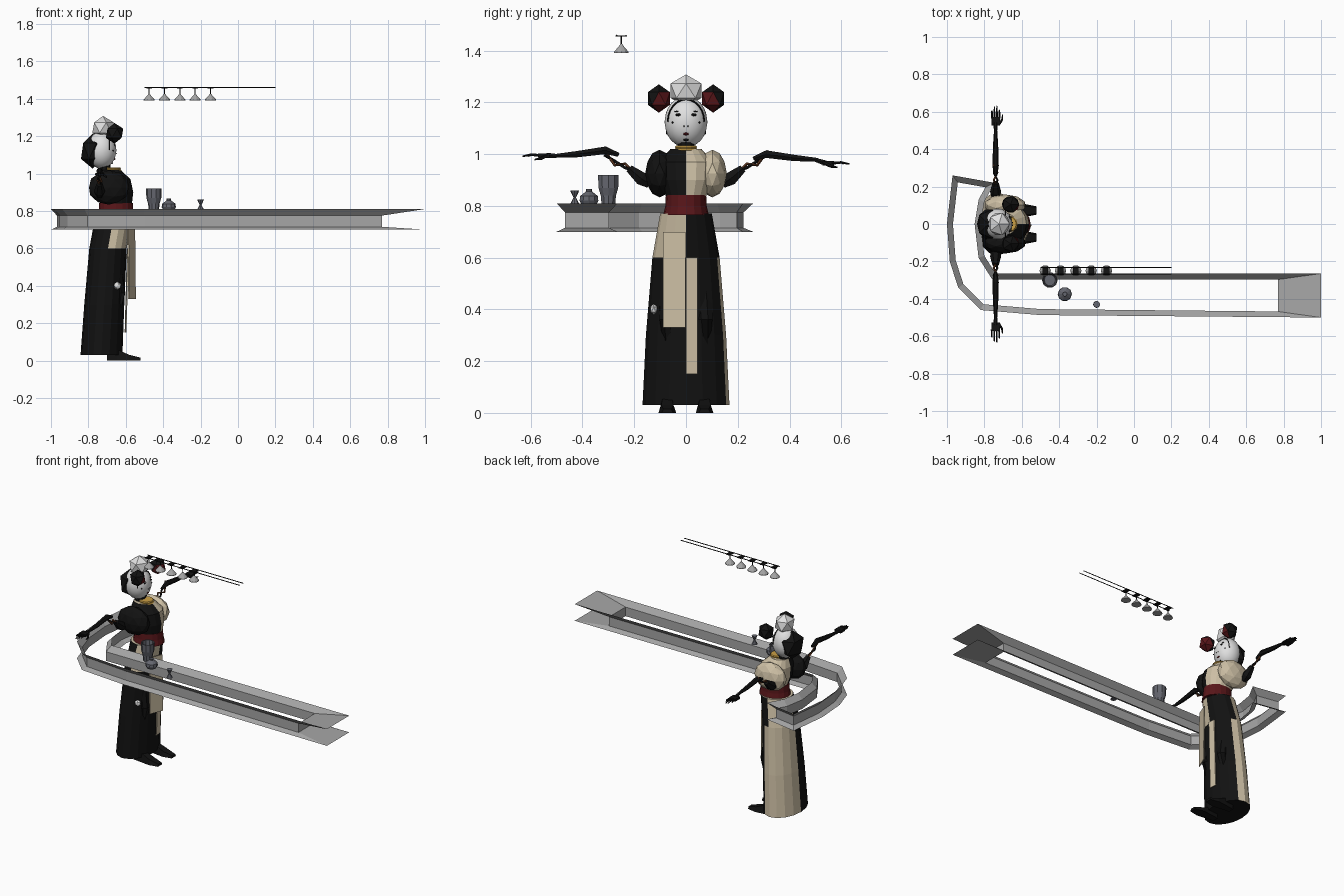
import bpy, bmesh, math
from mathutils import Vector, Matrix

cube = bpy.data.objects.get("Cube")
if cube:
    bpy.data.objects.remove(cube)


def material(name, r, g, b):
    m = bpy.data.materials.new(name)
    m.use_nodes = True
    m.diffuse_color = (r, g, b, 1)
    m.node_tree.nodes["Principled BSDF"].inputs["Base Color"].default_value = (r, g, b, 1)
    return m


BLACK = material("black", .006, .006, .006)
CREAM = material("cream", .62, .53, .38)
RED = material("dark red", .1, .008, .01)
WHITE = material("white", .75, .75, .75)
GRAY = material("counter gray", .38, .38, .38)
SLATE = material("slate glass", .13, .135, .16)
GOLD = material("gold", .6, .35, .06)
RUST = material("rust", .12, .04, .015)


def finish(name, bm, mats, rule=None, smooth=False):
    bmesh.ops.recalc_face_normals(bm, faces=bm.faces)
    bm.normal_update()
    if rule:
        for f in bm.faces:
            f.material_index = rule(f.calc_center_median(), f.normal)
    me = bpy.data.meshes.new(name)
    bm.to_mesh(me)
    bm.free()
    ob = bpy.data.objects.new(name, me)
    bpy.context.collection.objects.link(ob)
    for m in mats:
        me.materials.append(m)
    if smooth:
        for p in me.polygons:
            p.use_smooth = True
    return ob


def loft(name, rings, mats, rule=None, caps=True, smooth=False):
    """Skin a list of closed rings of points."""
    bm = bmesh.new()
    rows = [[bm.verts.new(p) for p in ring] for ring in rings]
    n = len(rows[0])
    for a, b in zip(rows, rows[1:]):
        for i in range(n):
            j = (i + 1) % n
            bm.faces.new((a[i], a[j], b[j], b[i]))
    if caps:
        bm.faces.new(rows[0])
        bm.faces.new(rows[-1])
    return finish(name, bm, mats, rule, smooth)


def ellipse(cx, cy, z, rx, ry, n):
    return [(cx + rx * math.cos(math.tau * i / n), cy + ry * math.sin(math.tau * i / n), z)
            for i in range(n)]


def turned(name, x, y, profile, mat, n=8, caps=True):
    return loft(name, [ellipse(x, y, z, r, r, n) for r, z in profile], [mat], caps=caps)


def tube(name, points, radii, mat, n=6):
    pts = [Vector(p) for p in points]
    rings = []
    for i, p in enumerate(pts):
        d = (pts[min(i + 1, len(pts) - 1)] - pts[max(i - 1, 0)]).normalized()
        side = d.cross(Vector((0, 0, 1)))
        side = side.normalized() if side.length > .01 else Vector((1, 0, 0))
        up = side.cross(d)
        rings.append([p + radii[i] * (side * math.cos(math.tau * k / n) + up * math.sin(math.tau * k / n))
                      for k in range(n)])
    return loft(name, rings, [mat])


def ball(name, loc, size, mats, rule=None, detail=1, smooth=False):
    bm = bmesh.new()
    bmesh.ops.create_icosphere(bm, subdivisions=detail, radius=1,
                               matrix=Matrix.LocRotScale(Vector(loc), None, Vector(size)))
    return finish(name, bm, mats, rule, smooth)


def box(name, loc, size, mat):
    bm = bmesh.new()
    bmesh.ops.create_cube(bm, size=1, matrix=Matrix.LocRotScale(Vector(loc), None, Vector(size)))
    return finish(name, bm, [mat])


# Curved counter: a hollow band with flared upper and lower rims
outer = [Vector(p) for p in (
    (1, -.5), (1, -.265), (-.74, -.265), (-.8, -.17), (-.82, 0), (-.8, .12), (-.745, .22),
    (-.97, .26), (-1, 0), (-.985, -.2), (-.94, -.34), (-.82, -.46), (-.5, -.487))]
inner = []
for i, p in enumerate(outer):
    a = (p - outer[i - 1]).normalized()
    b = (outer[(i + 1) % len(outer)] - p).normalized()
    na, nb = Vector((-a.y, a.x)), Vector((-b.y, b.x))
    q = p + (na + nb) * .032 / (1 + na.dot(nb))
    if p.x > .9:
        q.x = .77
    inner.append(q)
loft("counter", [[(p.x, p.y, z) for p in loop] for loop, z in
                 ((outer, .81), (inner, .775), (inner, .715), (outer, .7))], [GRAY], caps=False)

# Glassware
turned("tumbler", -.45, -.3, [(.027, .8), (.031, .84), (.04, .87), (.042, .92), (.037, .92), (.03, .83)], SLATE, 10)
turned("covered_bowl", -.37, -.375,
       [(.03, .805), (.038, .82), (.036, .838), (.02, .85), (.012, .856), (.012, .866)], SLATE, 10)
turned("small_goblet", -.2, -.43, [(.019, .805), (.005, .832), (.018, .86)], SLATE)

# Ceiling rails and hanging lamps
for y in (-.232, -.268):
    tube("lamp_rail", [(-.5, y, 1.459), (.2, y, 1.459)], [.003, .003], BLACK, 4)
for i in range(5):
    x = -.475 + i * .082
    turned("lamp_shade", x, -.25, [(.03, 1.39), (.029, 1.396), (.009, 1.418), (.005, 1.425)], GRAY, 10)
    turned("lamp_stem", x, -.25, [(.003, 1.42), (.003, 1.458)], BLACK, 5)
    box("lamp_bracket", (x, -.25, 1.457), (.03, .045, .004), BLACK)


# Skirt: dark and pale halves, swapped in the upper front
def skirt_rule(c, n):
    front = n.x > .55
    if c.z > .6 and n.x > 0:
        return 1 if c.y < 0 else 0
    if front:
        return 0
    return 1 if c.y > 0 else 0


skirt = [(.03, -.73, .112, .168), (.3, -.715, .107, .155), (.6, -.695, .1, .13), (.77, -.665, .098, .1)]
loft("skirt", [ellipse(x, 0, z, rx, ry, 16) for z, x, rx, ry in skirt], [BLACK, CREAM], skirt_rule)


# Hanging front panels
def panel(name, y0, y1, x0, x1, top, bottom, lean):
    def ring(z, shift):
        return [(x0 + shift, y0, z), (x1 + shift, y1, z), (x1 + shift - .006, y1, z), (x0 + shift - .006, y0, z)]
    loft(name, [ring(bottom, lean), ring(top, 0)], [CREAM])


panel("wide_front_panel", -.088, -.002, -.585, -.55, .7, .33, .004)
panel("narrow_front_panel", 0, .045, -.584, -.588, .6, .15, -.012)
ball("silver_knob", (-.645, -.125, .4), (.022, .015, .022), [WHITE])

# Legs and feet
for s in (-1, 1):
    tube("leg", [(-.68, s * .065, .6), (-.635, s * .07, .36), (-.67, s * .07, .03)], [.04, .034, .024], BLACK, 8)
    loft("foot", [[(x, s * .072 - w, 0), (x, s * .072 + w, 0), (x, s * .072 + w * .7, h), (x, s * .072 - w * .7, h)]
                  for x, w, h in ((-.7, .02, .05), (-.65, .025, .06), (-.58, .034, .03), (-.52, .022, .015))], [BLACK])

# Belt and bodice, split down the middle
loft("belt", [ellipse(-.652, 0, z, rx, ry, 16) for z, rx, ry in
              ((.765, .1, .088), (.8, .092, .08), (.842, .09, .078))], [RED])


def half_rule(c, n):
    return 1 if c.y > 0 else 0


loft("bodice", [ellipse(x, 0, z, rx, ry, 16) for z, x, rx, ry in
                ((.838, -.652, .085, .078), (.9, -.66, .1, .1), (.97, -.67, .095, .105), (1.02, -.69, .06, .06))],
     [BLACK, CREAM], half_rule)
turned("neck", -.715, 0, [(.035, 1.0), (.032, 1.06)], BLACK, 10)
for z, r in ((1.005, .05), (1.016, .047), (1.027, .044)):
    turned("gold_collar", -.67, 0, [(r - .004, z - .006), (r, z), (r - .004, z + .006)], GOLD, 14)

# Arms with exposed cables
for s in (-1, 1):
    lift = .015 if s < 0 else 0
    ball("puffed_sleeve", (-.69, s * .102, .925), (.112, .056, .092), [CREAM if s > 0 else BLACK], detail=2)
    tube("upper_arm", [(-.74, s * .14, .885), (-.74, s * .172, .905), (-.74, s * .22, .945)], [.02, .03, .017], BLACK)
    for dx, dz in ((-.01, .008), (.01, -.008)):
        tube("arm_cable", [(-.74 + dx, s * .19, .925 + dz), (-.74 - dx, s * .235, .955 - dz),
                           (-.74 + dx, s * .275, .965 + dz), (-.74 - dx, s * .315, 1.005 - dz)],
             [.006] * 4, RUST if dx > 0 else BLACK, 5)
    tube("forearm", [(-.74, s * .26, .982 + lift), (-.74, s * .31, 1.0 + lift), (-.74, s * .42, .985 + lift),
                     (-.74, s * .51, .978 + lift)], [.009, .017, .014, .008], BLACK)
    hz = .965 + lift * 2
    tube("wrist", [(-.74, s * .5, .978 + lift), (-.74, s * .54, hz)], [.009, .012], BLACK)
    box("palm", (-.74, s * .55, hz), (.046, .045, .016), BLACK)
    for k in range(4):
        x = -.76 + k * .0133
        reach = (.605, .628, .632, .61)[k]
        tube("finger", [(x, s * .565, hz), (x * 1.0, s * .6, hz + .003), (x, s * reach, hz - .003)],
             [.006, .005, .003], BLACK, 5)
    tube("thumb", [(-.72, s * .535, hz), (-.705, s * .56, hz - .012), (-.703, s * .585, hz - .016)],
         [.007, .006, .003], BLACK, 5)

# Head, hair and buns
HEAD = Vector((-.73, 0, 1.125))
SIZE = Vector((.08, .083, .1))


def face_x(y, z):
    t = 1 - (y / SIZE.y) ** 2 - ((z - HEAD.z) / SIZE.z) ** 2
    return HEAD.x + SIZE.x * math.sqrt(max(t, 0))


ball("face", HEAD, SIZE, [WHITE], detail=3, smooth=True)
ball("back_hair", (-.777, 0, 1.12), (.07, .09, .094), [BLACK])
ball("top_bun", (-.722, 0, 1.245), (.064, .07, .063), [WHITE])
for s in (-1, 1):
    ball("side_bun", (-.66, s * .105, 1.215), (.052, .05, .055), [BLACK, RED],
         lambda c, n, s=s: 1 if n.y * s < .2 and n.x > -.2 and n.z < .7 else 0)


def mark(name, y, z, w, h, mat):
    ball(name, (face_x(y, z), y, z), (.0045, w, h), [mat])


for s in (-1, 1):
    mark("eye", s * .03, 1.152, .013, .006, BLACK)
    mark("brow", s * .036, 1.165, .009, .003, BLACK)
    mark("cheek_dot", s * .052, 1.122, .004, .004, BLACK)
    mark("nostril", s * .008, 1.108, .003, .003, BLACK)
mark("mouth", 0, 1.078, .012, .006, RED)
mark("chin_dot", 0, 1.055, .012, .006, BLACK)

# Dark hairline framing the face
rim = [(face_x(.07 * math.cos(a), 1.125 + .086 * math.sin(a)), .07 * math.cos(a), 1.125 + .086 * math.sin(a))
       for a in [math.pi * k / 12 for k in range(13)]]
tube("hairline", rim, [.004] * 13, BLACK, 4)
